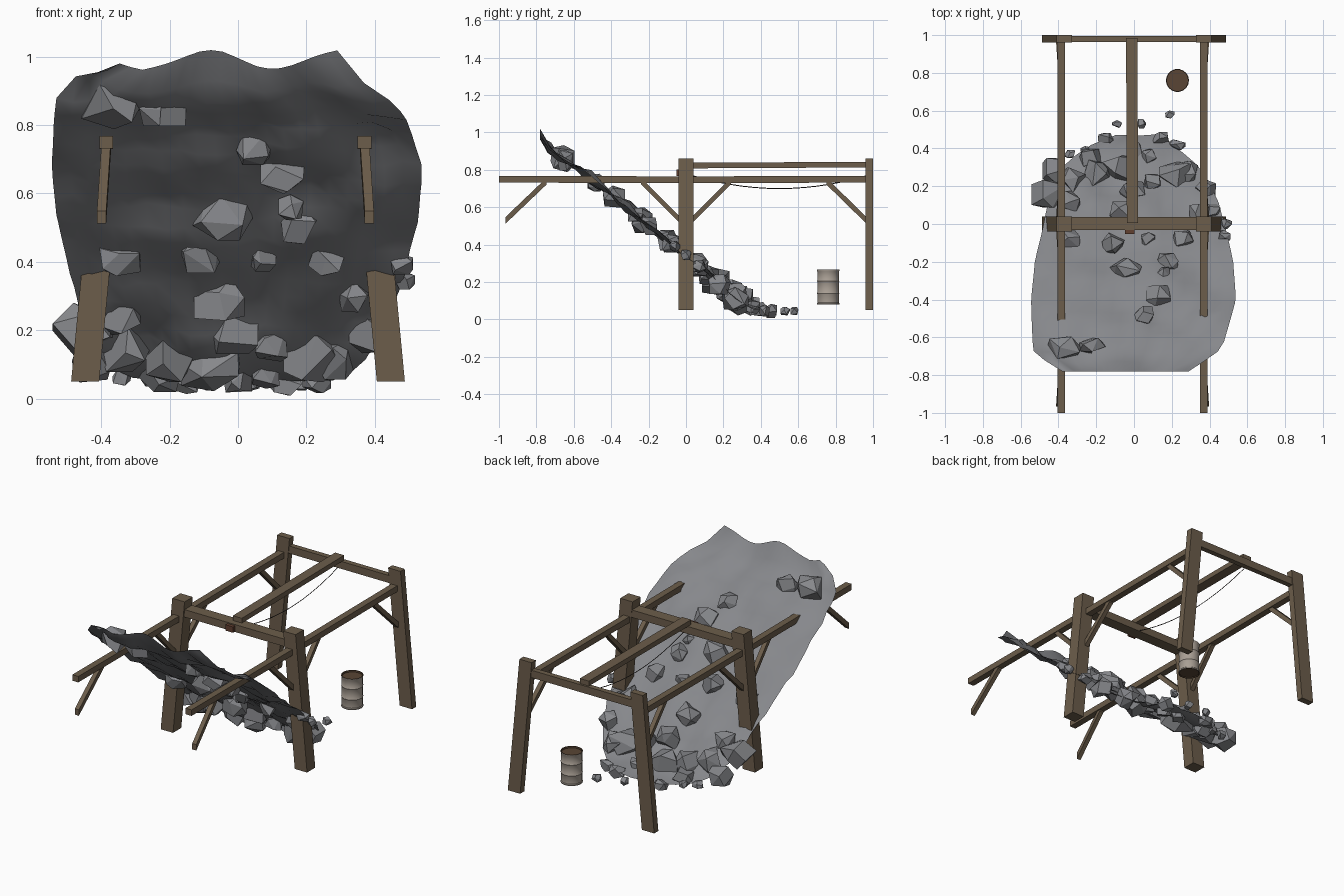
import bpy, bmesh, math, random
from mathutils import Vector, noise

if "Cube" in bpy.data.objects:
    bpy.data.objects.remove(bpy.data.objects["Cube"])

random.seed(7)


def mat(name, r, g, b):
    m = bpy.data.materials.new(name)
    m.diffuse_color = (r, g, b, 1)
    m.use_nodes = True
    m.node_tree.nodes["Principled BSDF"].inputs["Base Color"].default_value = m.diffuse_color
    return m


WOOD = mat("weathered wood", 0.15, 0.11, 0.07)
STONE = mat("grey stone", 0.24, 0.245, 0.26)
CREAM = mat("faded barrel paint", 0.40, 0.35, 0.30)
RUST = mat("dark rust", 0.10, 0.06, 0.035)
BRACKET = mat("red brown iron", 0.12, 0.05, 0.03)
CABLE = mat("dark cable", 0.03, 0.025, 0.025)


def finish(name, bm, *mats):
    me = bpy.data.meshes.new(name)
    bm.to_mesh(me)
    bm.free()
    ob = bpy.data.objects.new(name, me)
    bpy.context.collection.objects.link(ob)
    for m in mats:
        me.materials.append(m)
    return ob


def beam(name, a, b, sx, sy, axis, m=WOOD):
    """Box swept from a to b with its end faces kept square to one world axis."""
    u, v = {'X': ((0, 1, 0), (0, 0, 1)), 'Y': ((1, 0, 0), (0, 0, 1)),
            'Z': ((1, 0, 0), (0, 1, 0))}[axis]
    u, v = Vector(u) * sx / 2, Vector(v) * sy / 2
    bm = bmesh.new()
    ends = [[bm.verts.new(Vector(p) + u * i + v * j)
             for i, j in ((-1, -1), (1, -1), (1, 1), (-1, 1))] for p in (a, b)]
    bm.faces.new(ends[0])
    bm.faces.new(ends[1])
    for k in range(4):
        n = (k + 1) % 4
        bm.faces.new((ends[0][k], ends[0][n], ends[1][n], ends[1][k]))
    bmesh.ops.recalc_face_normals(bm, faces=bm.faces)
    return finish(name, bm, m)


# Timber frame: leaning posts, side rails and diagonal braces on both sides
for side, s, rx in (("left", -1, -0.385), ("right", 1, 0.37)):
    beam(f"{side}_middle_post", (s * .447, 0, .05), (s * .37, 0, .86), .082, .078, 'Z')
    beam(f"{side}_back_post", (s * .447, .98, .05), (s * .37, .98, .86), .082, .04, 'Z')
    beam(f"{side}_front_rail", (rx, -1, .75), (rx, 0, .747), .04, .036, 'Y')
    beam(f"{side}_back_rail", (rx, 0, .747), (rx, .965, .75), .04, .036, 'Y')
    for i, (y0, y1) in enumerate(((-.965, -.745), (-.03, -.24), (.03, .24), (.965, .75))):
        beam(f"{side}_brace_{i + 1}", (rx + s * .014, y0, .53), (rx, y1, .74),
             .027, .036, 'Y')

# Cross beams, centre beam, iron bracket
beam("middle_cross_beam", (-.40, .003, .787), (.40, .003, .787), .07, .045, 'X')
beam("back_cross_beam", (-.40, .98, .79), (.40, .98, .79), .032, .045, 'X')
beam("centre_beam", (-.008, .005, .823), (-.012, .985, .828), .06, .03, 'Y')
beam("iron_bracket", (-.022, -.052, .785), (-.022, 0, .785), .05, .035, 'Y', BRACKET)

# Slack cable under the centre beam
cu = bpy.data.curves.new("hanging_cable", 'CURVE')
cu.dimensions = '3D'
cu.bevel_depth = 0.0025
cu.bevel_resolution = 0
sp = cu.splines.new('POLY')
sp.points.add(14)
for i, p in enumerate(sp.points):
    y = 0.04 + 0.92 * i / 14
    p.co = (-.01, y, .70 + .32 * (y - .5) ** 2, 1)
cable = bpy.data.objects.new("hanging_cable", cu)
bpy.context.collection.objects.link(cable)
cu.materials.append(CABLE)

# Barrel: lathed profile with rolling hoops and a sunken lid
prof = [(0, .085), (.056, .085), (.056, .08), (.061, .08), (.061, .086), (.058, .09),
        (.058, .135), (.061, .14), (.058, .145), (.058, .2), (.061, .205), (.058, .21),
        (.058, .255), (.061, .26), (.061, .266), (.056, .266), (.056, .256), (0, .256)]
bm = bmesh.new()
vs = [bm.verts.new((r, 0, z)) for r, z in prof]
es = [bm.edges.new(p) for p in zip(vs, vs[1:])]
bmesh.ops.spin(bm, geom=vs + es, cent=(0, 0, 0), axis=(0, 0, 1), angle=2 * math.pi, steps=18)
bmesh.ops.remove_doubles(bm, verts=bm.verts, dist=1e-5)
bmesh.ops.recalc_face_normals(bm, faces=bm.faces)
for f in bm.faces:
    c = f.calc_center_median()
    f.material_index = int(abs(f.normal.z) > .9 or c.xy.length < .0565)
    f.smooth = True
bmesh.ops.translate(bm, verts=bm.verts, vec=(.23, .76, 0))
barrel = finish("barrel", bm, CREAM, RUST)
bpy.context.view_layer.objects.active = barrel
barrel.select_set(True)
bpy.ops.object.shade_smooth_by_angle(angle=math.radians(35))

# Rubble slope: rows of (y, z, left x, right x)
ROWS = [(-.78, .99, -.38, .29), (-.70, .89, -.525, .41), (-.66, .86, -.535, .465),
        (-.55, .785, -.54, .50), (-.4, .67, -.545, .54), (-.2, .50, -.525, .525),
        (0, .345, -.48, .48), (.1, .255, -.46, .45), (.2, .17, -.43, .41),
        (.3, .09, -.38, .35), (.4, .05, -.27, .24), (.47, .045, -.1, .12)]


def slope(y):
    y = min(max(y, ROWS[0][0]), ROWS[-1][0])
    for a, b in zip(ROWS, ROWS[1:]):
        if y <= b[0]:
            t = (y - a[0]) / (b[0] - a[0])
            return [p + (q - p) * t for p, q in zip(a, b)]


bm = bmesh.new()
NX, NY = 20, 24
grid = []
for j in range(NY + 1):
    y, z, xl, xr = slope(-.78 + 1.25 * j / NY)
    row = []
    for i in range(NX + 1):
        x = xl + (xr - xl) * i / NX
        p = Vector((x * 5, y * 5, 3.1))
        amp = .045 * (1 if y < .25 else .35)
        d = noise.noise(p) * amp + noise.noise(p * 2.6) * amp * .5
        # ragged top lip, highest left of the middle and at the right corner
        if j == 0:
            d = .026 * math.cos((x + .09) * 16.5) + noise.noise(p * 3) * .01
            d -= .035 if i == 0 else 0
        row.append(bm.verts.new((x, y if j == 0 else y + d * .4, z + d)))
    grid.append(row)
for j in range(NY):
    for i in range(NX):
        f = bm.faces.new((grid[j][i], grid[j][i + 1], grid[j + 1][i + 1], grid[j + 1][i]))
        f.smooth = True
finish("rubble_slope", bm, STONE)


# Boulders: x, y, width, depth; height follows the slope
def rocks(name, table):
    bm = bmesh.new()
    for x, y, w, d in table:
        h = .5 * (w + d) * .95
        z = max(slope(y)[1], h * .52)
        pts = []
        spin = random.uniform(0, 6)
        tilt = Vector((random.uniform(-1, 1), random.uniform(-1, 1), 1)).to_track_quat('Z', 'Y')
        for k in range(11):
            # evenly spread, jittered points give chunky flat facets
            c = 1 - 2 * (k + .5) / 11
            a = spin + k * 2.4 + random.uniform(-.45, .45)
            r = math.sqrt(1 - c * c)
            q = Vector((r * math.cos(a), r * math.sin(a), c)) * random.uniform(1.0, 1.18)
            q = tilt @ q
            # squared-off corners, like split stone
            q = Vector([max(-.92, min(.92, t * 1.12)) for t in q])
            pts.append(bm.verts.new((x + q.x * w / 2, y + q.y * d / 2,
                                     max(0, z + q.z * h / 2))))
        out = bmesh.ops.convex_hull(bm, input=pts)
        loose = [g for g in out["geom_interior"] if isinstance(g, bmesh.types.BMVert)]
        bmesh.ops.delete(bm, geom=loose, context='VERTS')
    bmesh.ops.dissolve_limit(bm, angle_limit=math.radians(20), verts=bm.verts, edges=bm.edges)
    bmesh.ops.recalc_face_normals(bm, faces=bm.faces)
    return finish(name, bm, STONE)


rocks("slope_boulders", [
    (-.37, -.66, .19, .14), (-.22, -.645, .15, .09), (.05, -.48, .12, .10),
    (.13, -.385, .14, .13), (.155, -.27, .08, .09), (-.045, -.235, .19, .12),
    (.18, -.20, .12, .10), (.075, -.08, .08, .08), (-.11, -.10, .13, .12),
    (-.345, -.085, .13, .11), (.26, -.08, .12, .10), (.48, -.06, .07, .06),
    (.49, .00, .06, .06)])
rocks("foot_boulders", [
    (-.455, .16, .19, .16), (-.43, .28, .12, .15), (-.33, .23, .16, .15),
    (-.20, .27, .15, .15), (-.055, .06, .16, .13), (-.08, .29, .19, .16),
    (-.23, .35, .13, .10), (-.01, .18, .15, .11), (.22, .26, .19, .15),
    (.28, .27, .13, .14), (.34, .05, .10, .12), (.38, .18, .12, .13),
    (.42, .07, .08, .08), (.08, .36, .09, .08), (.0, .39, .09, .09),
    (-.34, .12, .12, .12), (.10, .22, .11, .10)])
rocks("loose_stones", [
    (-.34, .37, .06, .05), (-.15, .455, .09, .06), (-.09, .53, .055, .045),
    (.04, .53, .05, .055), (.19, .58, .055, .045), (.14, .455, .10, .07),
    (.23, .42, .09, .06), (-.26, .39, .05, .05)])
